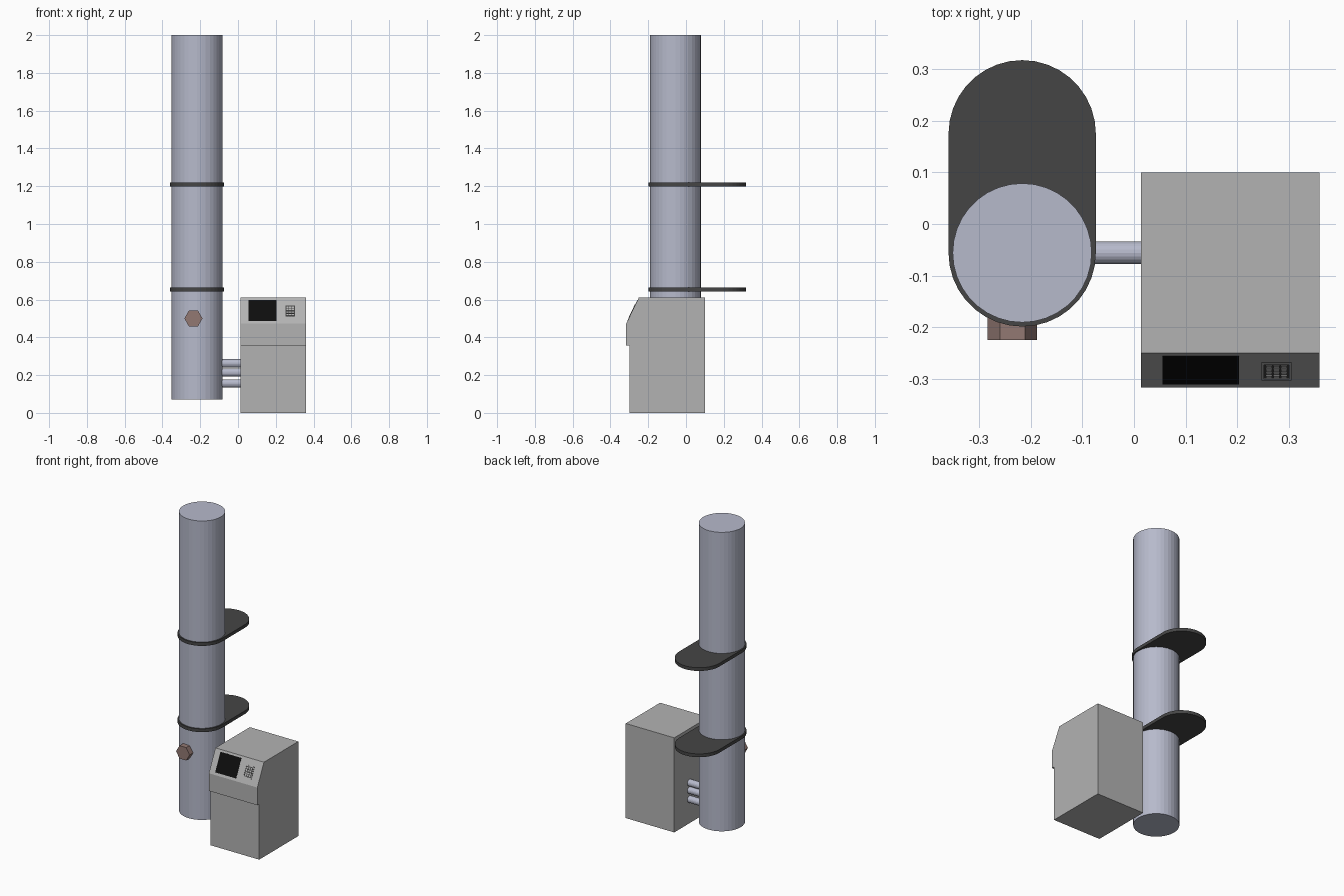
import bpy, bmesh, math
from mathutils import Matrix, Vector

if "Cube" in bpy.data.objects:
    bpy.data.objects.remove(bpy.data.objects["Cube"])


def material(name, rgb):
    m = bpy.data.materials.new(name)
    m.diffuse_color = (*rgb, 1)
    m.use_nodes = True
    m.node_tree.nodes["Principled BSDF"].inputs["Base Color"].default_value = m.diffuse_color
    return m


METAL = material("pale_steel", (0.47, 0.49, 0.60))
DARK = material("dark_bracket", (0.06, 0.06, 0.06))
BLACK = material("screen_black", (0.004, 0.004, 0.004))
COPPER = material("brown_fitting", (0.29, 0.19, 0.17))
GREY = material("cabinet_grey", (0.45, 0.45, 0.45))


def add(name, bm, mat):
    bmesh.ops.recalc_face_normals(bm, faces=bm.faces)
    mesh = bpy.data.meshes.new(name)
    bm.to_mesh(mesh)
    bm.free()
    mesh.materials.append(mat)
    ob = bpy.data.objects.new(name, mesh)
    bpy.context.collection.objects.link(ob)
    return ob


def prism(name, points, offset, mat):
    """Closed outline extruded along offset."""
    bm = bmesh.new()
    face = bm.faces.new([bm.verts.new(p) for p in points])
    ext = bmesh.ops.extrude_face_region(bm, geom=[face])["geom"]
    bmesh.ops.translate(bm, vec=offset,
                        verts=[v for v in ext if isinstance(v, bmesh.types.BMVert)])
    return add(name, bm, mat)


def cylinder(name, start, end, radius, sides, mat, turn=0.0):
    a, b = Vector(start), Vector(end)
    rot = (b - a).to_track_quat('Z', 'Y').to_matrix().to_4x4()
    bm = bmesh.new()
    bmesh.ops.create_cone(bm, cap_ends=True, segments=sides, radius1=radius,
                          radius2=radius, depth=(b - a).length,
                          matrix=Matrix.Translation((a + b) / 2) @ rot @ Matrix.Rotation(turn, 4, 'Z'))
    return add(name, bm, mat)


# Column
CX, CY = -0.217, -0.056
cylinder("column", (CX, CY, 0.072), (CX, CY, 2.0), 0.135, 36, METAL)

# Two stadium-shaped wall brackets around the column
R, BACK = 0.143, 0.175
N = 18
for name, z in (("lower_bracket", 0.642), ("upper_bracket", 1.198)):
    outline = [(CX + R * math.cos(math.pi * i / N), BACK + R * math.sin(math.pi * i / N), z)
               for i in range(N + 1)]
    outline += [(CX - R * math.cos(math.pi * i / N), CY - R * math.sin(math.pi * i / N), z)
                for i in range(N + 1)]
    prism(name, outline, (0, 0, 0.021), DARK)

# Hexagonal fitting, points to the sides
cylinder("hex_fitting", (-0.236, -0.16, 0.5), (-0.236, -0.225, 0.5), 0.048, 6, COPPER, math.pi / 2)

# Connecting pipes
for i, z in enumerate((0.156, 0.214, 0.262)):
    cylinder(f"pipe_{i + 1}", (-0.1, CY, z), (0.03, CY, z), 0.022, 20, METAL)

# Cabinet with overhanging head and sloped console
X0, X1 = 0.014, 0.36
LOW, HIGH = Vector((0, -0.317, 0.472)), Vector((0, -0.25, 0.61))
profile = [(0.1, 0), (0.1, 0.61), (HIGH.y, HIGH.z), (LOW.y, LOW.z),
           (-0.317, 0.358), (-0.298, 0.358), (-0.298, 0)]
prism("cabinet", [(X0, y, z) for y, z in profile], (X1 - X0, 0, 0), GREY)

NORMAL = Vector((0, LOW.z - HIGH.z, HIGH.y - LOW.y)).normalized()


def slope_panel(name, x0, x1, z0, z1, height, mat):
    """Plate lying on the sloped console between two heights."""
    def at(x, z):
        p = LOW.lerp(HIGH, (z - LOW.z) / (HIGH.z - LOW.z)) - NORMAL * 0.002
        return (x, p.y, p.z)
    prism(name, [at(x0, z0), at(x1, z0), at(x1, z1), at(x0, z1)],
          NORMAL * (height + 0.002), mat)


# Screen
slope_panel("screen", 0.055, 0.204, 0.486, 0.598, 0.0012, BLACK)

# Keypad: dark base, raised rim and keys
KX0, KX1, KZ0, KZ1, W = 0.247, 0.306, 0.505, 0.572, 0.005
slope_panel("keypad_base", KX0, KX1, KZ0, KZ1, 0.001, DARK)
for side, box in {"left": (KX0, KX0 + W, KZ0, KZ1), "right": (KX1 - W, KX1, KZ0, KZ1),
                  "bottom": (KX0 + W, KX1 - W, KZ0, KZ0 + W),
                  "top": (KX0 + W, KX1 - W, KZ1 - W, KZ1)}.items():
    slope_panel(f"keypad_rim_{side}", *box, 0.003, GREY)
for row in range(4):
    for col in range(3):
        x, z = 0.2565 + col * 0.0145, 0.5135 + row * 0.013
        slope_panel(f"key_{row}_{col}", x, x + 0.011, z, z + 0.0095, 0.003, GREY)
